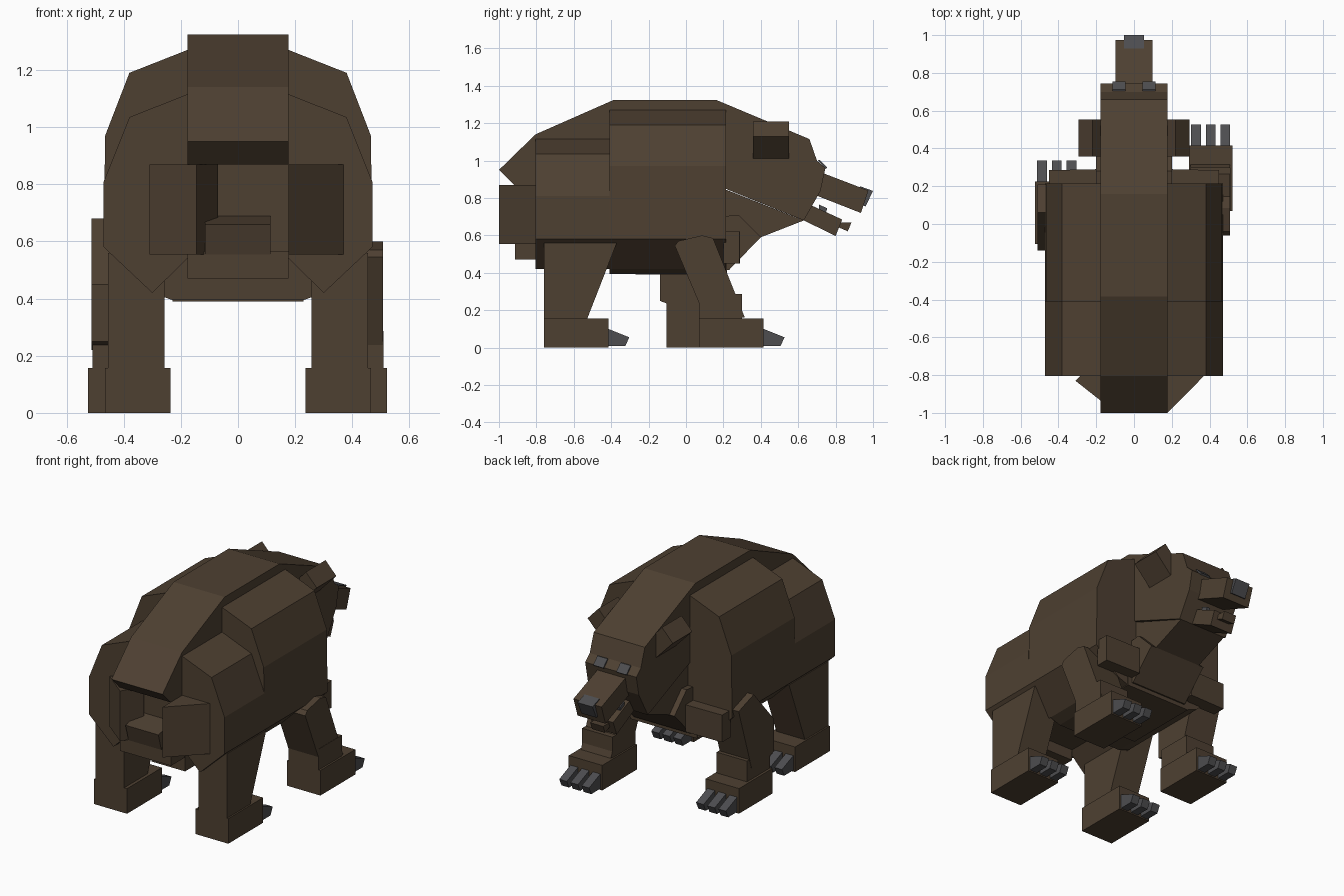
import bpy, bmesh
from mathutils import Vector


def material(name, rgb):
    m = bpy.data.materials.new(name)
    m.diffuse_color = (*rgb, 1)
    return m


FUR = material("brown_fur", (0.076, 0.051, 0.031))
CLAW = material("dark_grey", (0.075, 0.075, 0.08))


def prism(name, pts, a, b, axis, mat=FUR):
    """Extrude a 2D profile between a and b along x, y or z."""
    place = {"x": lambda p, t: (t, p[0], p[1]),
             "y": lambda p, t: (p[0], t, p[1]),
             "z": lambda p, t: (p[0], p[1], t)}[axis]
    bm = bmesh.new()
    lo = [bm.verts.new(place(p, a)) for p in pts]
    hi = [bm.verts.new(place(p, b)) for p in pts]
    n = len(pts)
    bm.faces.new(lo)
    bm.faces.new(hi)
    for i in range(n):
        j = (i + 1) % n
        bm.faces.new((lo[i], lo[j], hi[j], hi[i]))
    bmesh.ops.recalc_face_normals(bm, faces=bm.faces)
    me = bpy.data.meshes.new(name)
    bm.to_mesh(me)
    bm.free()
    me.materials.append(mat)
    ob = bpy.data.objects.new(name, me)
    bpy.context.collection.objects.link(ob)
    return ob


def box(name, x0, x1, y0, y1, z0, z1, mat=FUR):
    return prism(name, [(y0, z0), (y1, z0), (y1, z1), (y0, z1)], x0, x1, "x", mat)


def mirrored(half):
    return half + [(-x, z) for x, z in reversed(half)]


# Trunk: shoulder barrel, lower haunch barrel, belly
prism("shoulders", mirrored([(0.177, 1.27), (0.38, 1.19), (0.465, 0.97), (0.47, 0.58),
                             (0.30, 0.42), (0.23, 0.395)]), -0.41, 0.215, "y")
prism("haunches", mirrored([(0.177, 1.115), (0.38, 1.035), (0.47, 0.81), (0.47, 0.58),
                            (0.30, 0.42), (0.177, 0.54)]), -0.805, -0.41, "y")
box("belly", -0.23, 0.23, -0.27, 0.22, 0.39, 0.45)

# Ridge along the back, continuing into neck and head
prism("back_and_head", [(-1, 0.95), (-0.805, 1.14), (-0.385, 1.325), (0.16, 1.325),
                        (0.66, 1.115), (0.70, 1.0), (0.745, 0.96), (0.72, 0.84),
                        (0.63, 0.68), (0.21, 0.85), (-0.8, 0.87), (-0.92, 0.87)],
      -0.177, 0.177, "x")
prism("throat", [(0.2, 0.85), (0.63, 0.68), (0.40, 0.59), (0.2, 0.5)], -0.165, 0.165, "x")

# Chest slab and its side flaps
prism("chest", [(0.28, 0.71), (0.40, 0.59), (0.23, 0.415), (0.18, 0.42), (0.18, 0.7)],
      -0.2, 0.2, "x")
for s, side in ((-1, "left"), (1, "right")):
    prism(side + "_chest_flap", [(s * 0.2, 0.2), (s * 0.45, 0.2), (s * 0.45, 0.285),
                                 (s * 0.2, 0.29)], 0.45, 0.62, "z")
    # Ear: a block rolled about the length axis
    prism(side + "_ear", [(s * 0.22, 1.21), (s * 0.295, 1.13), (s * 0.18, 1.01),
                          (s * 0.11, 1.09)], 0.358, 0.552, "y")
    # Eye plate on the sloping brow
    prism(side + "_eye", [(0.705, 1.002), (0.713, 1.004), (0.755, 0.962), (0.745, 0.955)],
          s * 0.045, s * 0.115, "x", CLAW)

# Muzzle
prism("snout", [(0.70, 0.94), (0.74, 0.93), (0.975, 0.84), (0.935, 0.72), (0.68, 0.82)],
      -0.097, 0.097, "x")
prism("nose", [(0.93, 0.863), (1.0, 0.838), (0.96, 0.755), (0.93, 0.768)],
      -0.052, 0.052, "x", CLAW)
prism("lower_jaw", [(0.62, 0.685), (0.80, 0.597), (0.835, 0.685), (0.66, 0.765)],
      -0.08, 0.08, "x")
prism("jaw_tip", [(0.80, 0.67), (0.885, 0.67), (0.865, 0.622), (0.80, 0.65)],
      -0.045, 0.045, "x")
for s, side in ((-1, "left"), (1, "right")):
    prism(side + "_tooth", [(0.71, 0.72), (0.71, 0.765), (0.755, 0.745), (0.745, 0.71)],
          s * 0.045, s * 0.07, "x", CLAW)

# Rump pieces and tail
prism("right_rump_block", [(0.177, -1), (0.37, -0.805), (0.177, -0.805)], 0.555, 0.87, "z")
prism("left_rump_block", [(-0.145, -0.96), (-0.31, -0.83), (-0.2, -0.72), (-0.07, -0.83)],
      0.555, 0.87, "z")
box("rump_base", -0.177, 0.177, -0.915, -0.78, 0.47, 0.565)
prism("tail", [(-0.95, 0.66), (-0.8, 0.69), (-0.8, 0.53), (-0.92, 0.555)],
      -0.115, 0.113, "x")


def paw(name, x0, x1, y0, y1):
    """Foot block with three tapered claws."""
    box(name + "_foot", x0, x1, y0, y1, 0, 0.157)
    w = (x1 - x0) / 3
    for i in range(3):
        c = x0 + w * (i + 0.5)
        prism(f"{name}_claw_{i + 1}",
              [(y1 - 0.03, 0.105), (y1, 0.1), (y1 + 0.112, 0.055), (y1 + 0.09, 0.008),
               (y1 - 0.03, 0.008)], c - 0.026, c + 0.026, "x", CLAW)


# Hind legs
for s, side in ((-1, "left"), (1, "right")):
    x0, x1 = sorted((s * 0.237, s * 0.465))
    paw(side + "_hind", x0, x1, -0.76, -0.415)
    prism(side + "_hind_leg", [(-0.76, 0.56), (-0.37, 0.56), (-0.53, 0.15), (-0.76, 0.15)],
          s * 0.257, s * 0.455, "x")

# Forelegs, caught mid-stride: right one forward, left one back
paw("right_fore", 0.29, 0.522, 0.07, 0.415)
box("right_fore_ankle", 0.30, 0.51, 0.07, 0.30, 0.15, 0.287)
prism("right_fore_leg", [(-0.06, 0.545), (-0.04, 0.57), (0.085, 0.60), (0.145, 0.585),
                         (0.315, 0.16), (0.09, 0.19)], 0.3, 0.508, "x")
paw("left_fore", -0.525, -0.293, -0.105, 0.225)
box("left_fore_ankle", -0.51, -0.30, -0.105, 0.125, 0.15, 0.287)
prism("left_fore_leg", [(-0.14, 0.25), (-0.1, 0.235), (0.08, 0.22), (0.21, 0.63),
                        (0.06, 0.68), (-0.14, 0.45)], -0.512, -0.305, "x")
